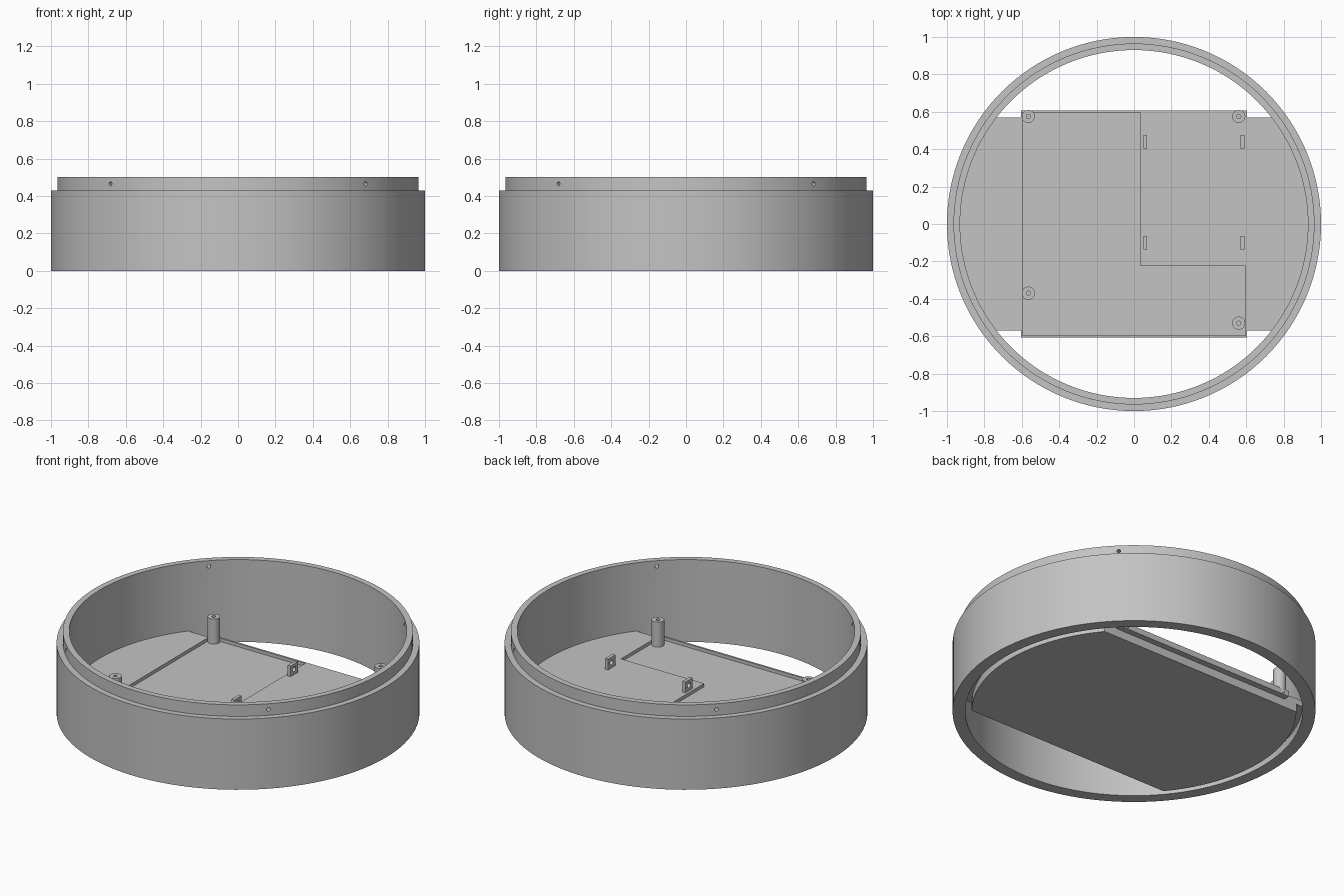
import bpy, bmesh
from math import pi, sin, cos, asin
from mathutils import Matrix, Vector

if "Cube" in bpy.data.objects:
    bpy.data.objects.remove(bpy.data.objects["Cube"])

grey = bpy.data.materials.new("light grey plastic")
grey.use_nodes = True
grey.diffuse_color = (0.55, 0.55, 0.55, 1)
grey.node_tree.nodes["Principled BSDF"].inputs["Base Color"].default_value = (0.55, 0.55, 0.55, 1)


def make(name, bm):
    bmesh.ops.recalc_face_normals(bm, faces=bm.faces)
    mesh = bpy.data.meshes.new(name)
    bm.to_mesh(mesh)
    bm.free()
    mesh.materials.append(grey)
    ob = bpy.data.objects.new(name, mesh)
    bpy.context.collection.objects.link(ob)
    return ob


def lathe(name, profile, steps, at=(0, 0, 0), closed=True):
    """Spin (radius, z) points about the z axis."""
    bm = bmesh.new()
    verts = [bm.verts.new((r, 0, z)) for r, z in profile]
    edges = [bm.edges.new(pair) for pair in zip(verts, verts[1:])]
    if closed:
        edges.append(bm.edges.new((verts[-1], verts[0])))
    bmesh.ops.spin(bm, geom=verts + edges, cent=(0, 0, 0), axis=(0, 0, 1),
                   angle=2 * pi, steps=steps, use_duplicate=False)
    bmesh.ops.remove_doubles(bm, verts=bm.verts, dist=1e-5)
    bmesh.ops.translate(bm, verts=bm.verts, vec=at)
    return make(name, bm)


def prism(name, outline, z0, z1):
    bm = bmesh.new()
    face = bm.faces.new([bm.verts.new((x, y, z0)) for x, y in outline])
    top = bmesh.ops.extrude_face_region(bm, geom=[face])["geom"]
    bmesh.ops.translate(bm, vec=(0, 0, z1 - z0),
                        verts=[v for v in top if isinstance(v, bmesh.types.BMVert)])
    return make(name, bm)


def rod(name, radius, length, at, direction, sides=24):
    bm = bmesh.new()
    turn = Vector(direction).to_track_quat('Z', 'Y').to_matrix().to_4x4()
    bmesh.ops.create_cone(bm, cap_ends=True, segments=sides, radius1=radius, radius2=radius,
                          depth=length, matrix=Matrix.Translation(at) @ turn)
    return make(name, bm)


def activate(ob):
    bpy.ops.object.select_all(action='DESELECT')
    ob.select_set(True)
    bpy.context.view_layer.objects.active = ob


def cut(ob, cutter):
    cutter.hide_render = True
    mod = ob.modifiers.new("cut", 'BOOLEAN')
    mod.operation, mod.solver, mod.object = 'DIFFERENCE', 'EXACT', cutter
    activate(ob)
    bpy.ops.object.modifier_apply(modifier=mod.name)
    bpy.data.objects.remove(cutter)


def smooth(ob):
    activate(ob)
    bpy.ops.object.shade_smooth_by_angle(angle=0.5)


def arc(radius, half_width, steps=28):
    """Arc on the +x side between y = -half_width and y = half_width."""
    a = asin(half_width / radius)
    angles = [-a + 2 * a * i / steps for i in range(steps + 1)]
    return [(radius * cos(t), radius * sin(t)) for t in angles]


def half_turn(points):
    return points + [(-x, -y) for x, y in points]


PLATE, BOX, RECESS = 0.57, 0.607, 0.595
UNDER, FLOOR, DECK = 0.05, 0.065, 0.085

# Outer ring with a stepped lip and four screw holes
ring = lathe("outer_ring", [(0.93, 0), (1, 0), (1, 0.43), (0.965, 0.43),
                            (0.965, 0.5), (0.93, 0.5)], 128)
for side in (-1, 1):
    cut(ring, rod("screw_hole_cutter", 0.011, 3, (0, 0, 0.465), (1, side, 0)))
smooth(ring)

# Lower plate, set in from the ring by a narrow groove
base = prism("base_plate", half_turn(arc(0.895, PLATE)), 0, UNDER + 0.005)
smooth(base)

# Deck with overhanging edges and an L-shaped recess
deck = prism("deck", half_turn(arc(0.945, PLATE) + [(0.605, PLATE), (0.605, BOX),
                                                    (-0.605, BOX), (-0.605, PLATE)]),
             UNDER, DECK)
recess = [(-RECESS, -RECESS), (RECESS, -RECESS), (RECESS, -0.225),
          (0.035, -0.225), (0.035, RECESS), (-RECESS, RECESS)]
cut(deck, prism("recess_cutter", recess, FLOOR, 0.3))
smooth(deck)

# Mounting posts with blind screw holes
for i, (x, y) in enumerate([(-0.565, 0.575), (0.56, 0.575), (-0.565, -0.37), (0.56, -0.53)]):
    post = lathe(f"mounting_post_{i + 1}", [(0, 0.06), (0.035, 0.06), (0.035, 0.217),
                                            (0.011, 0.217), (0.011, 0.1), (0, 0.1)],
                 32, (x, y, 0), closed=False)
    smooth(post)

# Upright tabs with a hole through each
for x in (0.06, 0.58):
    for y in (-0.1, 0.44):
        tab = prism("cable_tab", [(x - 0.01, y - 0.035), (x + 0.01, y - 0.035),
                                  (x + 0.01, y + 0.035), (x - 0.01, y + 0.035)], 0.08, 0.15)
        cut(tab, rod("tab_hole_cutter", 0.015, 0.1, (x, y, 0.118), (1, 0, 0)))
        smooth(tab)
